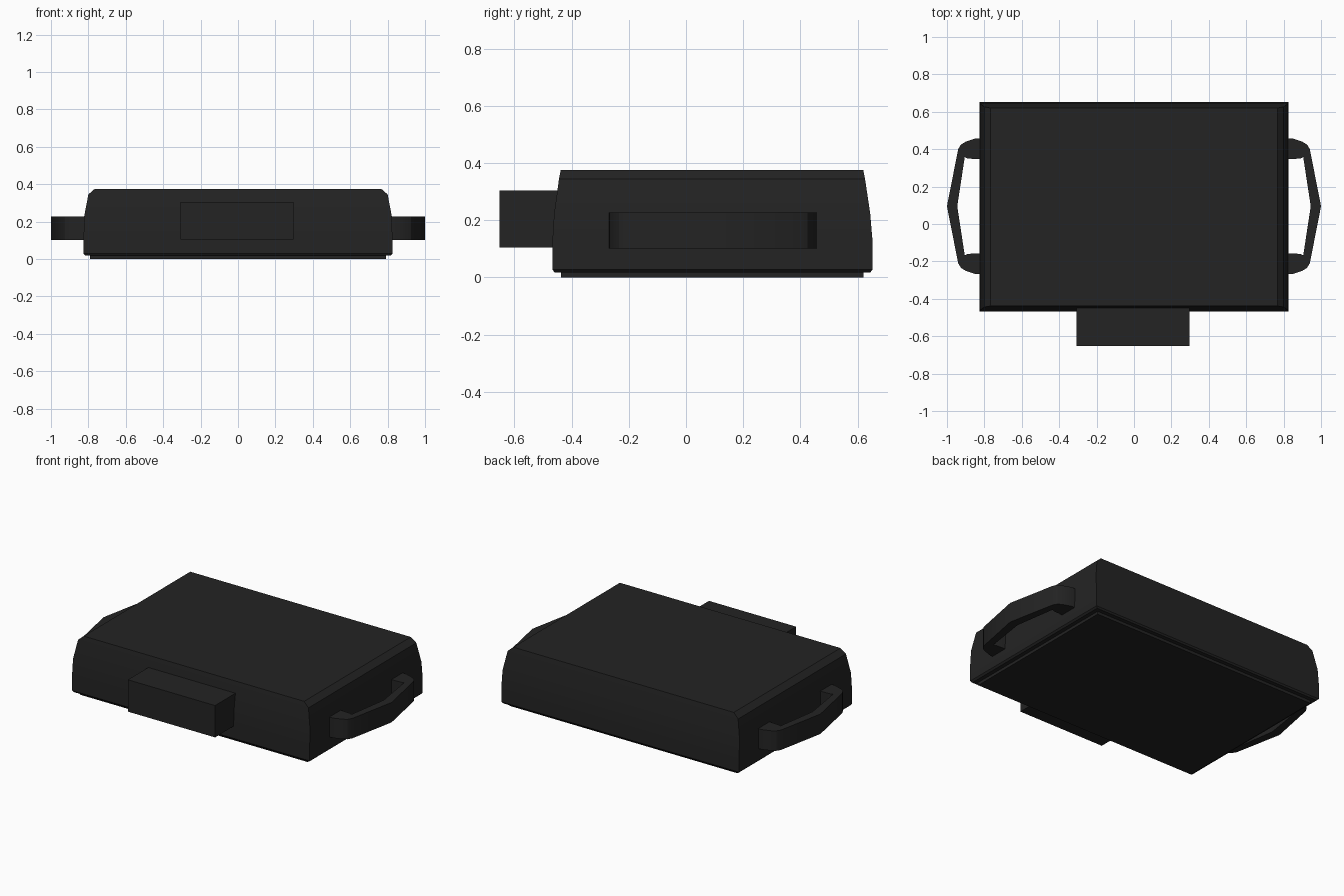
import bpy, bmesh

cube = bpy.data.objects.get("Cube")
if cube:
    bpy.data.objects.remove(cube, do_unlink=True)

black = bpy.data.materials.new("matte_black")
black.use_nodes = True
colour = (0.017, 0.017, 0.017, 1)
black.diffuse_color = colour
black.node_tree.nodes["Principled BSDF"].inputs["Base Color"].default_value = colour


def loft(name, rings):
    """Skin a stack of closed rings, capping both ends."""
    bm = bmesh.new()
    rows = [[bm.verts.new(p) for p in ring] for ring in rings]
    n = len(rows[0])
    for a, b in zip(rows, rows[1:]):
        for i in range(n):
            j = (i + 1) % n
            bm.faces.new((a[i], a[j], b[j], b[i]))
    bm.faces.new(rows[0])
    bm.faces.new(rows[-1])
    bmesh.ops.recalc_face_normals(bm, faces=bm.faces[:])
    mesh = bpy.data.meshes.new(name)
    bm.to_mesh(mesh)
    bm.free()
    mesh.materials.append(black)
    obj = bpy.data.objects.new(name, mesh)
    bpy.context.collection.objects.link(obj)
    bpy.ops.object.select_all(action='DESELECT')
    obj.select_set(True)
    bpy.context.view_layer.objects.active = obj
    bpy.ops.object.shade_smooth_by_angle(angle=0.4)
    return obj


def rect(x0, x1, y0, y1, z):
    return [(x0, y0, z), (x1, y0, z), (x1, y1, z), (x0, y1, z)]


def box(name, x0, x1, y0, y1, z0, z1):
    return loft(name, [rect(x0, x1, y0, y1, z) for z in (z0, z1)])


# Main case: half width, front, back and height of each level
levels = [(0.815, -0.46, 0.645, 0.018), (0.825, -0.467, 0.652, 0.028),
          (0.825, -0.467, 0.652, 0.13), (0.823, -0.461, 0.644, 0.225),
          (0.80, -0.444, 0.626, 0.345), (0.766, -0.438, 0.62, 0.375)]
loft("case", [rect(-w, w, f, b, z) for w, f, b, z in levels])

# Recessed base and front block
box("base_plate", -0.79, 0.79, -0.437, 0.62, 0, 0.02)
box("front_block", -0.308, 0.297, -0.652, -0.43, 0.105, 0.305)

# Side handles: half of the plan outline, mirrored about the middle
MID = 0.095
outer = [(0.80, 0.365), (0.85, 0.362), (0.90, 0.345), (0.925, 0.33), (0.94, 0.305)]
inner = [(0.905, 0.262), (0.89, 0.255), (0.80, 0.25)]
outline = (outer + [(1.0, 0)] + [(x, -y) for x, y in reversed(outer)]
           + [(x, -y) for x, y in reversed(inner)] + [(0.945, 0)] + inner)
for name, side in (("left_handle", 1), ("right_handle", -1)):
    loft(name, [[(side * x, MID + y, z) for x, y in outline] for z in (0.102, 0.227)])
